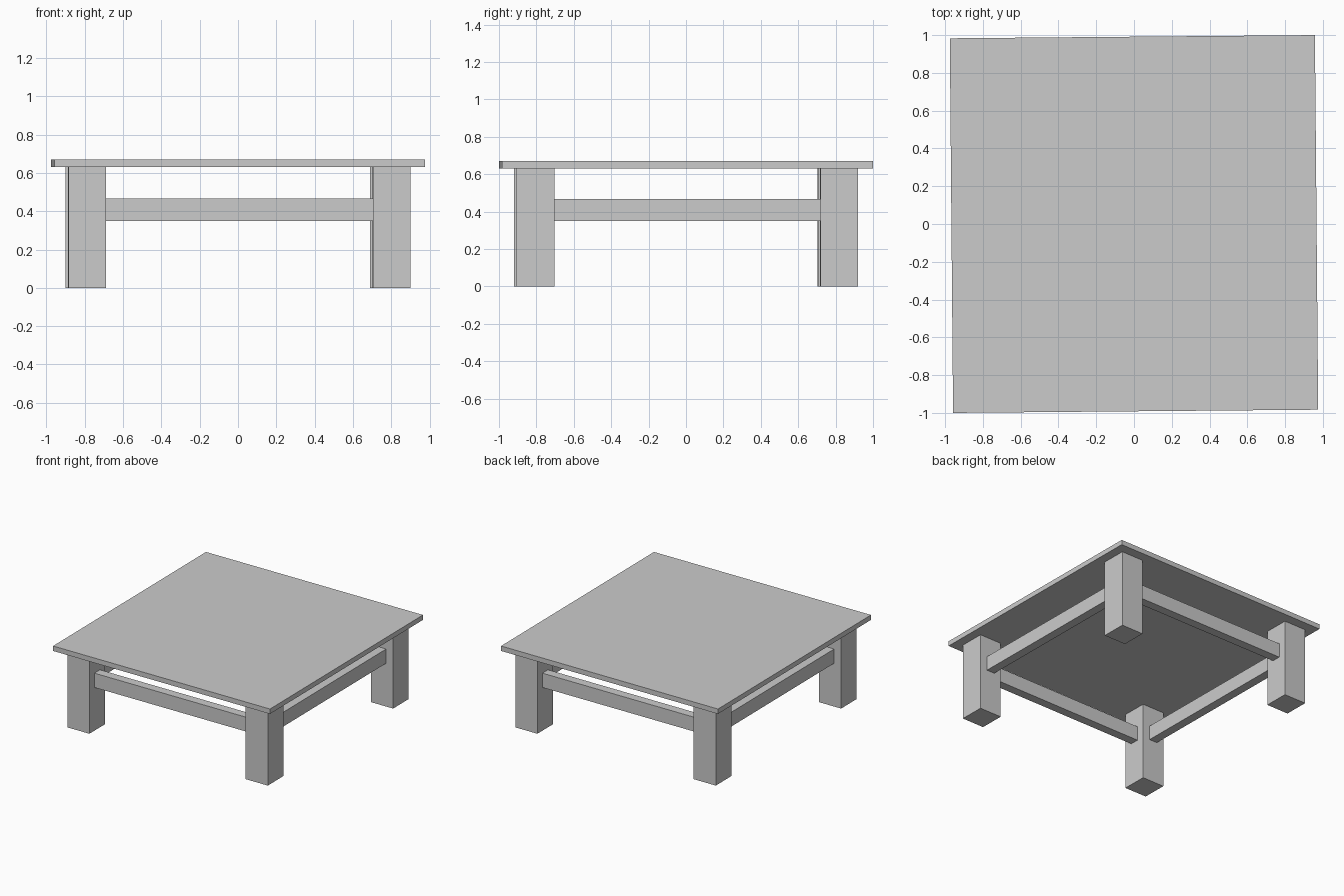
import bpy, bmesh
from math import radians
from mathutils import Matrix

if "Cube" in bpy.data.objects:
    bpy.data.objects.remove(bpy.data.objects["Cube"])

# The whole table is turned very slightly about z
TURN = Matrix.Rotation(radians(0.5), 4, 'Z')


def box(name, centre, size):
    bm = bmesh.new()
    bmesh.ops.create_cube(bm, size=1, matrix=Matrix.Diagonal((*size, 1)))
    mesh = bpy.data.meshes.new(name)
    bm.to_mesh(mesh)
    bm.free()
    obj = bpy.data.objects.new(name, mesh)
    obj.matrix_world = TURN @ Matrix.Translation(centre)
    bpy.context.collection.objects.link(obj)
    return obj


LEG_X, LEG_Y = 0.795, 0.812      # leg centres
LEG_W, LEG_D, LEG_H = 0.197, 0.202, 0.63
RAIL_T, RAIL_H, RAIL_Z = 0.072, 0.116, 0.408
EMBED = 0.01                     # rail ends sink slightly into the legs

# Table top
box("table_top", (0, 0, 0.65), (1.933, 1.983, 0.04))

# Four square legs
for sx, side in ((-1, "left"), (1, "right")):
    for sy, end in ((-1, "front"), (1, "back")):
        box(f"{end}_{side}_leg", (sx * LEG_X, sy * LEG_Y, LEG_H / 2),
            (LEG_W, LEG_D, LEG_H))

# Rails centred between the legs
span_x = 2 * LEG_X - LEG_W + 2 * EMBED
span_y = 2 * LEG_Y - LEG_D + 2 * EMBED
for s, end, side in ((-1, "front", "left"), (1, "back", "right")):
    box(f"{end}_rail", (0, s * LEG_Y, RAIL_Z), (span_x, RAIL_T, RAIL_H))
    box(f"{side}_rail", (s * LEG_X, 0, RAIL_Z), (RAIL_T, span_y, RAIL_H))
